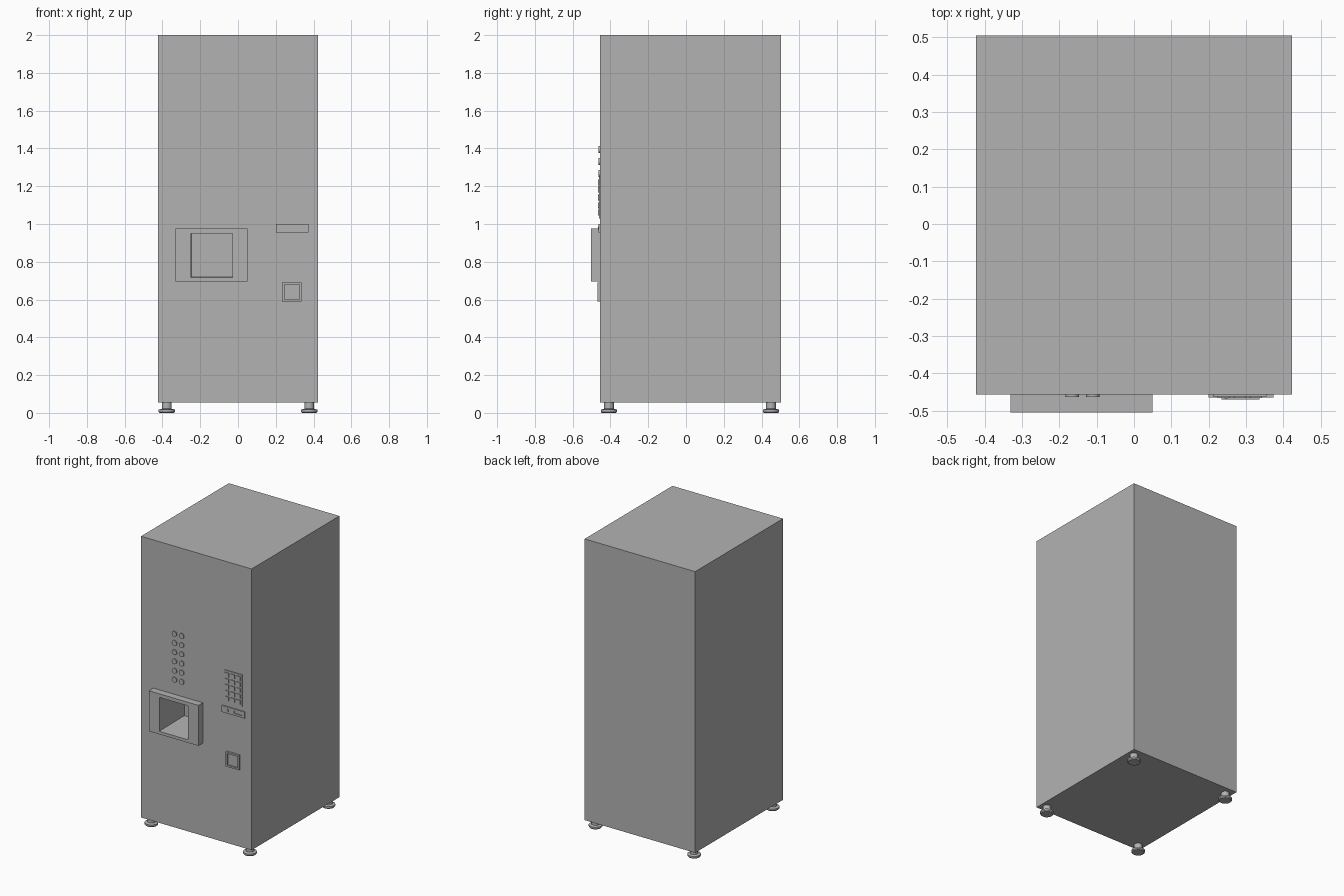
import bpy, bmesh, math
from mathutils import Matrix

if "Cube" in bpy.data.objects:
    bpy.data.objects.remove(bpy.data.objects["Cube"])

grey = bpy.data.materials.new("machine grey")
grey.diffuse_color = (0.45, 0.45, 0.45, 1)
grey.use_nodes = True
grey.node_tree.nodes["Principled BSDF"].inputs["Base Color"].default_value = grey.diffuse_color
FRONT = -0.456  # front plane of the cabinet


def finish(name, bm):
    bmesh.ops.recalc_face_normals(bm, faces=bm.faces)
    me = bpy.data.meshes.new(name)
    bm.to_mesh(me)
    bm.free()
    me.materials.append(grey)
    ob = bpy.data.objects.new(name, me)
    bpy.context.collection.objects.link(ob)
    return ob


def box(name, x0, x1, y0, y1, z0, z1):
    bm = bmesh.new()
    m = Matrix.Translation(((x0 + x1) / 2, (y0 + y1) / 2, (z0 + z1) / 2))
    bmesh.ops.create_cube(bm, size=1, matrix=m @ Matrix.Diagonal((x1 - x0, y1 - y0, z1 - z0, 1)))
    return finish(name, bm)


def cut(ob, cutter):
    mod = ob.modifiers.new("cut", 'BOOLEAN')
    mod.operation = 'DIFFERENCE'
    mod.solver = 'EXACT'
    mod.object = cutter
    cutter.hide_render = True
    cutter.hide_set(True)


def smooth(ob):
    bpy.ops.object.select_all(action='DESELECT')
    ob.select_set(True)
    bpy.context.view_layer.objects.active = ob
    bpy.ops.object.shade_smooth_by_angle(angle=math.radians(35))


# Cabinet and the projecting cup bay
cabinet = box("cabinet", -0.423, 0.423, FRONT, 0.504, 0.055, 2.0)
bay = box("cup_bay_surround", -0.33, 0.05, -0.504, FRONT, 0.695, 0.975)

# Slightly tapered cup recess running through the surround into the cabinet
recess = box("cup_recess_cutter", -0.25, -0.03, -0.52, -0.24, 0.715, 0.95)
for v in recess.data.vertices:
    if v.co.y > -0.3:
        if v.co.x < -0.1:
            v.co.x += 0.007
        if v.co.z < 0.8:
            v.co.z += 0.01
cut(cabinet, recess)
cut(bay, recess)

# Two columns of round selection buttons
for col, x in enumerate((-0.165, -0.110)):
    for row in range(6):
        bm = bmesh.new()
        m = Matrix.Translation((x, FRONT - 0.003, 1.395 - 0.0635 * row)) @ Matrix.Rotation(math.pi / 2, 4, 'X')
        bmesh.ops.create_cone(bm, cap_ends=True, segments=20, radius1=0.018, radius2=0.018, depth=0.008, matrix=m)
        smooth(finish(f"selection_button_{col}_{row}", bm))

# Keypad: backing plate with three columns and five rows of keys
box("keypad_plate", 0.212, 0.354, FRONT - 0.005, FRONT + 0.002, 1.03, 1.25)
for c in range(3):
    for r in range(5):
        x, z = 0.239 + 0.044 * c, 1.058 + 0.041 * r
        box(f"key_{c}_{r}", x - 0.016, x + 0.016, FRONT - 0.01, FRONT - 0.004, z - 0.014, z + 0.014)

# Coin panel with a coin slot and a small raised release lever
coin = box("coin_panel", 0.20, 0.373, FRONT - 0.008, FRONT + 0.002, 0.955, 1.0)
cut(coin, box("coin_slot_cutter", 0.295, 0.355, FRONT - 0.02, FRONT - 0.002, 0.969, 0.985))
box("release_lever", 0.242, 0.252, FRONT - 0.011, FRONT - 0.007, 0.97, 0.986)

# Coin return: framed square pocket
ret = box("coin_return", 0.234, 0.336, FRONT - 0.013, FRONT + 0.002, 0.589, 0.691)
cut(ret, box("coin_return_cutter", 0.245, 0.325, FRONT - 0.03, FRONT - 0.002, 0.60, 0.68))

# Levelling feet: lathed profile of (radius, height)
profile = [(0, 0), (0.038, 0), (0.043, 0.006), (0.043, 0.017), (0.028, 0.021), (0.026, 0.022), (0.026, 0.056), (0, 0.056)]
for sx, x in (("left", -0.377), ("right", 0.377)):
    for sy, y in (("front", -0.408), ("back", 0.45)):
        bm = bmesh.new()
        vs = [bm.verts.new((r, 0, z)) for r, z in profile]
        es = [bm.edges.new(p) for p in zip(vs, vs[1:])]
        bmesh.ops.spin(bm, geom=vs + es, cent=(0, 0, 0), axis=(0, 0, 1), angle=2 * math.pi, steps=24)
        bmesh.ops.remove_doubles(bm, verts=bm.verts, dist=1e-5)
        bmesh.ops.translate(bm, verts=bm.verts, vec=(x, y, 0))
        smooth(finish(f"foot_{sy}_{sx}", bm))
